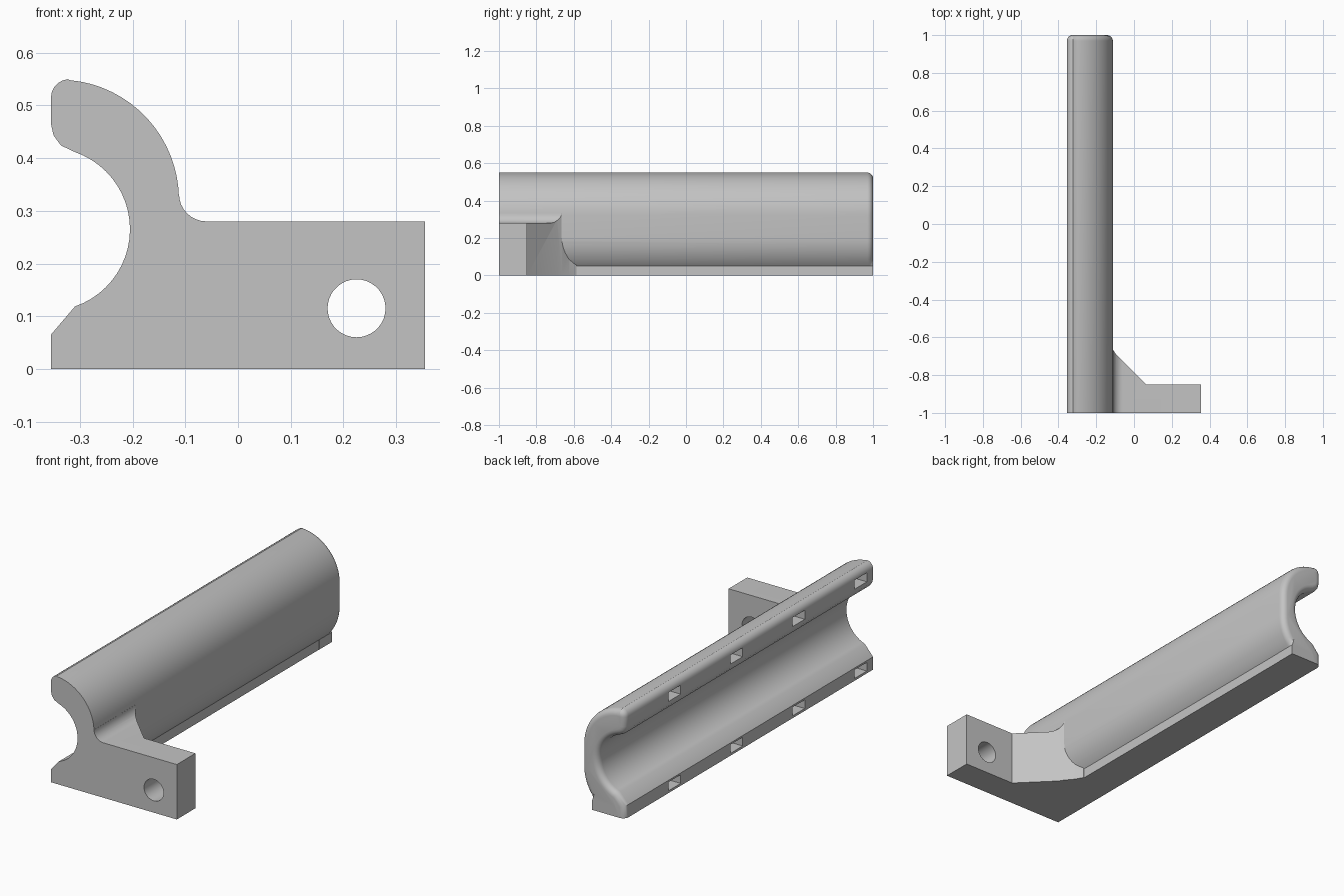
import bpy, bmesh
from math import sin, cos, radians
from mathutils import Vector

cube = bpy.data.objects.get("Cube")
if cube:
    bpy.data.objects.remove(cube, do_unlink=True)

grey = bpy.data.materials.new("plain grey")
grey.use_nodes = True
colour = (0.55, 0.55, 0.55, 1)
grey.diffuse_color = colour
grey.node_tree.nodes["Principled BSDF"].inputs["Base Color"].default_value = colour


def arc(cx, cz, r, start, end, steps):
    angles = [radians(start + (end - start) * i / steps) for i in range(steps + 1)]
    return [(cx + r * cos(a), cz + r * sin(a)) for a in angles]


def prism(name, outline, low, high, axis="y", round_edge=None):
    """Extrude an outline along y (points are x, z) or z (points are x, y)."""
    place = (lambda a, b, d: (a, d, b)) if axis == "y" else (lambda a, b, d: (a, b, d))
    bm = bmesh.new()
    face = bm.faces.new([bm.verts.new(place(a, b, low)) for a, b in outline])
    grown = bmesh.ops.extrude_face_region(bm, geom=[face])["geom"]
    shift = Vector(place(0, 0, high - low))
    bmesh.ops.translate(bm, vec=shift, verts=[v for v in grown if isinstance(v, bmesh.types.BMVert)])
    bmesh.ops.recalc_face_normals(bm, faces=bm.faces)
    if round_edge:
        edges = [e for e in bm.edges if round_edge(e)]
        bmesh.ops.bevel(bm, geom=edges, offset=0.03, offset_type="OFFSET", segments=5,
                        profile=0.5, affect="EDGES", clamp_overlap=False)
        bmesh.ops.recalc_face_normals(bm, faces=bm.faces)
    mesh = bpy.data.meshes.new(name)
    bm.to_mesh(mesh)
    bm.free()
    mesh.materials.append(grey)
    obj = bpy.data.objects.new(name, mesh)
    bpy.context.collection.objects.link(obj)
    return obj


def combine(target, tool, operation):
    mod = target.modifiers.new("combine", "BOOLEAN")
    mod.operation = operation
    mod.solver = "EXACT"
    mod.object = tool
    bpy.context.view_layer.objects.active = target
    bpy.ops.object.modifier_apply(modifier=mod.name)
    bpy.data.objects.remove(tool, do_unlink=True)


def box(name, x0, x1, y0, y1, z0, z1):
    return prism(name, [(x0, z0), (x1, z0), (x1, z1), (x0, z1)], y0, y1)


# Long C-shaped channel, open towards -x, standing on a flat foot
LIP, FOOT = -0.355, -0.172
channel = [(LIP, 0), (FOOT, 0)]
channel += arc(-0.34, 0.204, 0.228, -42.5, 0, 8)
channel += arc(-0.34, 0.321, 0.228, 0, 85, 16)
channel += arc(-0.32, 0.515, 0.035, 95, 180, 5)
channel += [(LIP, 0.465), (-0.35, 0.443), (-0.336, 0.424)]
channel += arc(-0.36, 0.265, 0.155, 71, -71, 22)
channel += [(LIP, 0.065)]


def far_rim(edge):
    a, b = (v.co for v in edge.verts)
    on_end = min(a.y, b.y) > 0.999
    on_foot = max(a.z, b.z) < 0.001 or (max(a.z, b.z) < 0.052 and abs(a.x - b.x) < 0.001 and a.x > -0.2)
    return on_end and not on_foot


body = prism("channel_with_bracket", channel, -1, 1, round_edge=far_rim)

# Square-cornered end of the foot
combine(body, box("foot_end", -0.30, -0.171, 0.9, 1.0, 0, 0.05), "UNION")

# Mounting bracket: front outline with a fillet, trimmed by a plan with a gusset
front = [(-0.19, 0), (0.355, 0), (0.355, 0.28)]
front += arc(-0.06, 0.332, 0.052, 270, 180, 8) + [(-0.19, 0.332)]
bracket = prism("bracket", front, -1, -0.55)
plan = [(-0.25, -1.1), (0.4, -1.1), (0.4, -0.85), (0.065, -0.85), (-0.095, -0.69),
        (-0.113, -0.663), (-0.145, -0.625), (-0.168, -0.585), (-0.25, -0.57)]
combine(bracket, prism("gusset_plan", plan, -0.1, 0.5, axis="z"), "INTERSECT")
combine(body, bracket, "UNION")

# Screw hole through the bracket
combine(body, prism("screw_hole", arc(0.225, 0.115, 0.055, 0, 350, 35), -1.1, -0.7), "DIFFERENCE")

# Paired pockets along both lips
for y in (-0.9, -0.4, 0.1, 0.6):
    for z0, z1 in ((0.012, 0.056), (0.467, 0.513)):
        combine(body, box("pocket", -0.4, -0.295, y - 0.05, y + 0.05, z0, z1), "DIFFERENCE")

bpy.ops.object.select_all(action="DESELECT")
body.select_set(True)
bpy.context.view_layer.objects.active = body
bpy.ops.object.shade_smooth_by_angle(angle=radians(30))
